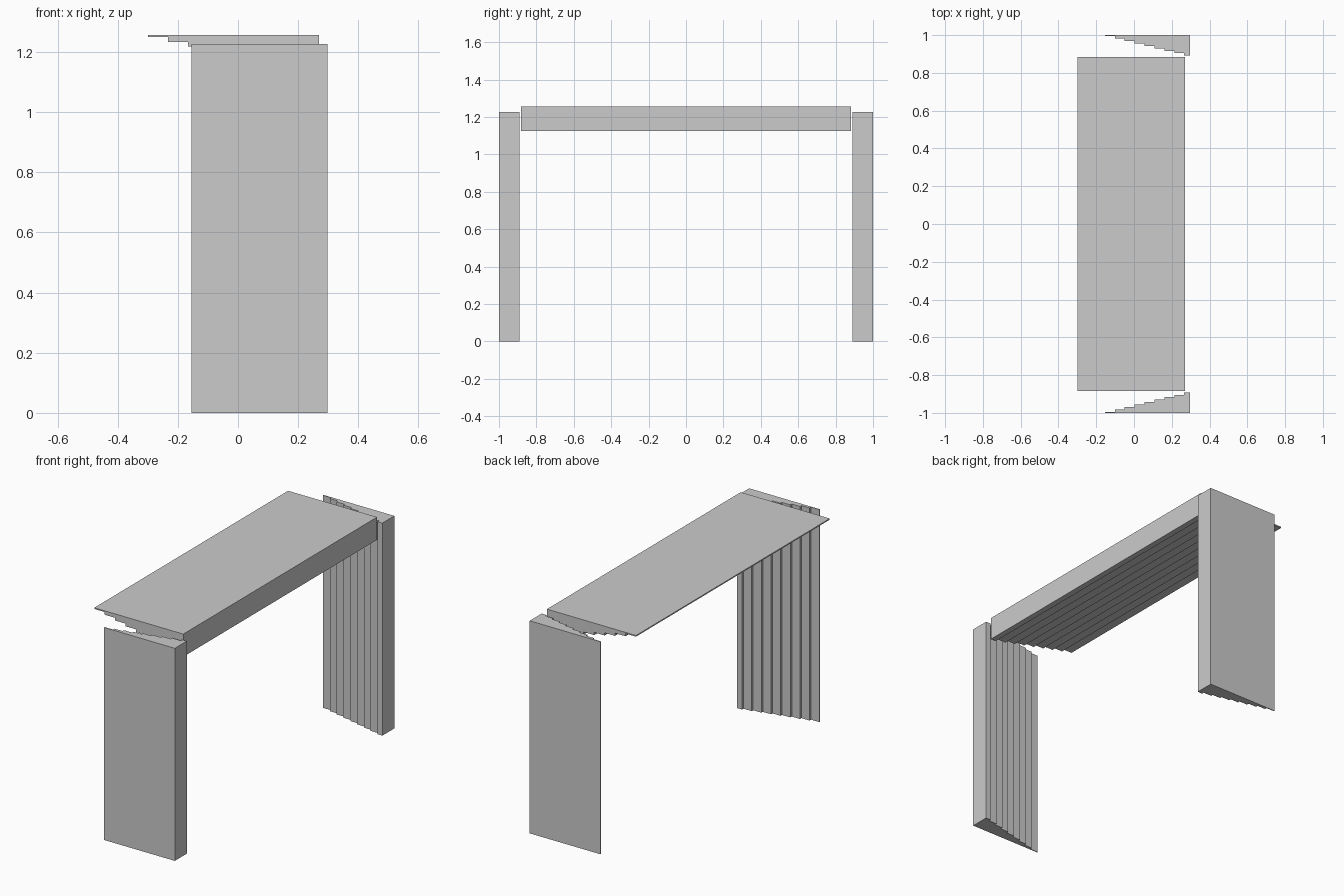
import bpy, bmesh
from mathutils import Vector

if "Cube" in bpy.data.objects:
    bpy.data.objects.remove(bpy.data.objects["Cube"])


def stepped_profile(start, end, step_run, first, last, steps=8):
    """Staircase outline (u = along, v = thickness), flat along v = 0."""
    rise = (last - first) / steps
    pts = [(start, 0.0)]
    for i in range(steps + 1):
        u0 = start + i * step_run
        u1 = end if i == steps else u0 + step_run
        v = first + i * rise
        pts += [(u0, v), (u1, v)]
    pts.append((end, 0.0))
    return pts


def extrude_profile(name, points, direction):
    bm = bmesh.new()
    face = bm.faces.new([bm.verts.new(p) for p in points])
    res = bmesh.ops.extrude_face_region(bm, geom=[face], use_keep_orig=True)
    moved = [g for g in res["geom"] if isinstance(g, bmesh.types.BMVert)]
    bmesh.ops.translate(bm, verts=moved, vec=Vector(direction))
    bmesh.ops.recalc_face_normals(bm, faces=bm.faces)
    mesh = bpy.data.meshes.new(name)
    bm.to_mesh(mesh)
    bm.free()
    obj = bpy.data.objects.new(name, mesh)
    bpy.context.collection.objects.link(obj)
    return obj


# Upright legs: flat outside, stepped inner face
leg = stepped_profile(-0.154, 0.297, 0.0525, 0.005, 0.109)
for name, side in (("front_leg", -1), ("back_leg", 1)):
    extrude_profile(name, [(u, side * (1 - v), 0) for u, v in leg], (0, 0, 1.226))

# Crossing top slab: flat above, stepped underside
top = stepped_profile(-0.299, 0.269, 0.0667, 0.007, 0.131)
extrude_profile("top_slab", [(u, -0.883, 1.256 - v) for u, v in top], (0, 1.766, 0))
